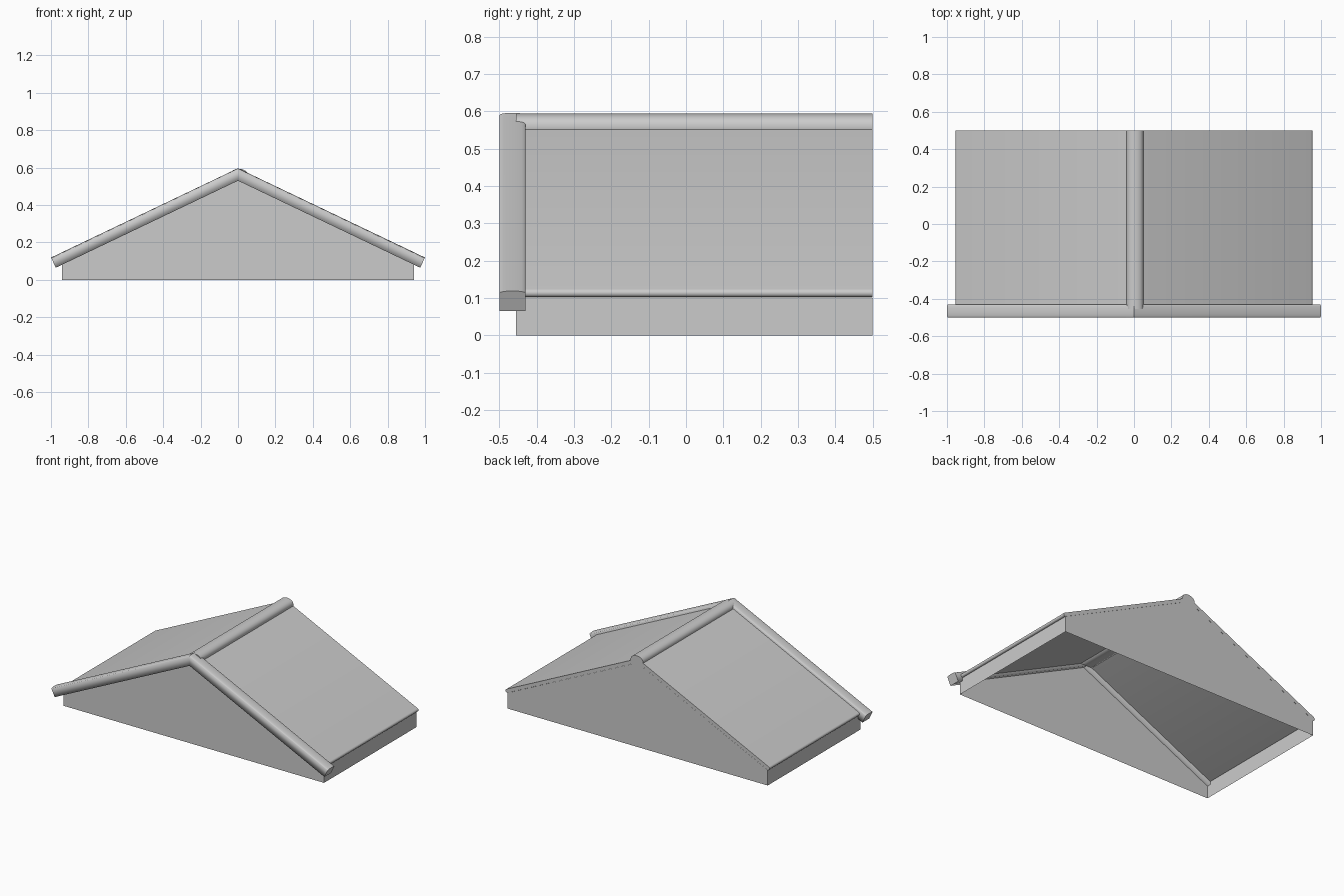
import bpy, bmesh, math

cube = bpy.data.objects.get("Cube")
if cube:
    bpy.data.objects.remove(cube, do_unlink=True)

grey = bpy.data.materials.new("plain grey")
grey.use_nodes = True
colour = (0.6, 0.6, 0.6, 1)
grey.diffuse_color = colour
grey.node_tree.nodes["Principled BSDF"].inputs["Base Color"].default_value = colour

FRONT, BACK = -0.455, 0.5
SLOPE = 0.477
ANGLE = math.atan(SLOPE)
COS, SIN = math.cos(ANGLE), math.sin(ANGLE)


def loft(name, ring_a, ring_b, cap_a=True, cap_b=True, smooth=False, mirror=False, drop=None):
    """Join two matching rings into a solid, optionally mirrored across x."""
    bm = bmesh.new()
    a = [bm.verts.new(p) for p in ring_a]
    b = [bm.verts.new(p) for p in ring_b]
    n = len(a)
    for i in range(n):
        j = (i + 1) % n
        bm.faces.new((a[i], a[j], b[j], b[i])).smooth = smooth
    if cap_a:
        bm.faces.new(a)
    if cap_b:
        bm.faces.new(b)
    bmesh.ops.recalc_face_normals(bm, faces=bm.faces)
    if drop:
        bm.normal_update()
        bmesh.ops.delete(bm, geom=[f for f in bm.faces if drop(f)], context="FACES")
    mesh = bpy.data.meshes.new(name)
    bm.to_mesh(mesh)
    bm.free()
    mesh.materials.append(grey)
    obj = bpy.data.objects.new(name, mesh)
    bpy.context.collection.objects.link(obj)
    if mirror:
        mod = obj.modifiers.new("mirror", "MIRROR")
        mod.use_mirror_merge = False
    return obj


def along_y(profile, y0, y1):
    return [(x, y0, z) for x, z in profile], [(x, y1, z) for x, z in profile]


def domed(half_width, side, top, steps=8):
    """Upright section with straight sides and a domed top."""
    arc = [(half_width * math.cos(math.pi * i / steps),
            side + (top - side) * math.sin(math.pi * i / steps)) for i in range(steps + 1)]
    return [(-half_width, 0)] + [(half_width, 0)] + arc


# Gable and side walls: a thin shell open below and under the roof
w = 0.94
gable = [(-w, 0), (w, 0), (w, 0.55 - SLOPE * w), (0, 0.55), (-w, 0.55 - SLOPE * w)]
loft("walls", *along_y(gable, FRONT, BACK), drop=lambda f: abs(f.normal.z) > 0.5)

# Roof slabs with a rounded eave
ridge_z, thick = 0.576, 0.023
ex, ez = 0.947, ridge_z - SLOPE * 0.947
eave = []
for i in range(7):
    t = math.pi * i / 6
    out, down = thick / 2 * math.sin(t), thick / 2 * (1 - math.cos(t))
    eave.append((ex + out * COS - down * SIN, ez - out * SIN - down * COS))
slab = [(0, ridge_z)] + eave + [(0, ridge_z - thick / COS)]
roof = loft("roof_slabs", *along_y(slab, FRONT, BACK), mirror=True)
bpy.context.view_layer.objects.active = roof
roof.select_set(True)
bpy.ops.object.shade_smooth_by_angle(angle=math.radians(40))
roof.select_set(False)

# Ridge cap
ridge = [(x + 0.005, z + 0.53) for x, z in domed(0.045, 0.035, 0.064)]
loft("ridge_cap", *along_y(ridge, FRONT, BACK), smooth=True)

# Sloping front trims, mitred at the peak and cut square at the eaves
trim = domed(0.035, 0.054, 0.06)
peak = [(0, y - 0.465, 0.53 + h / COS) for y, h in trim]
foot = [(0.974 + h * SIN, y - 0.465, 0.065 + h * COS) for y, h in trim]
loft("front_trims", peak, foot, cap_a=False, smooth=True, mirror=True)
